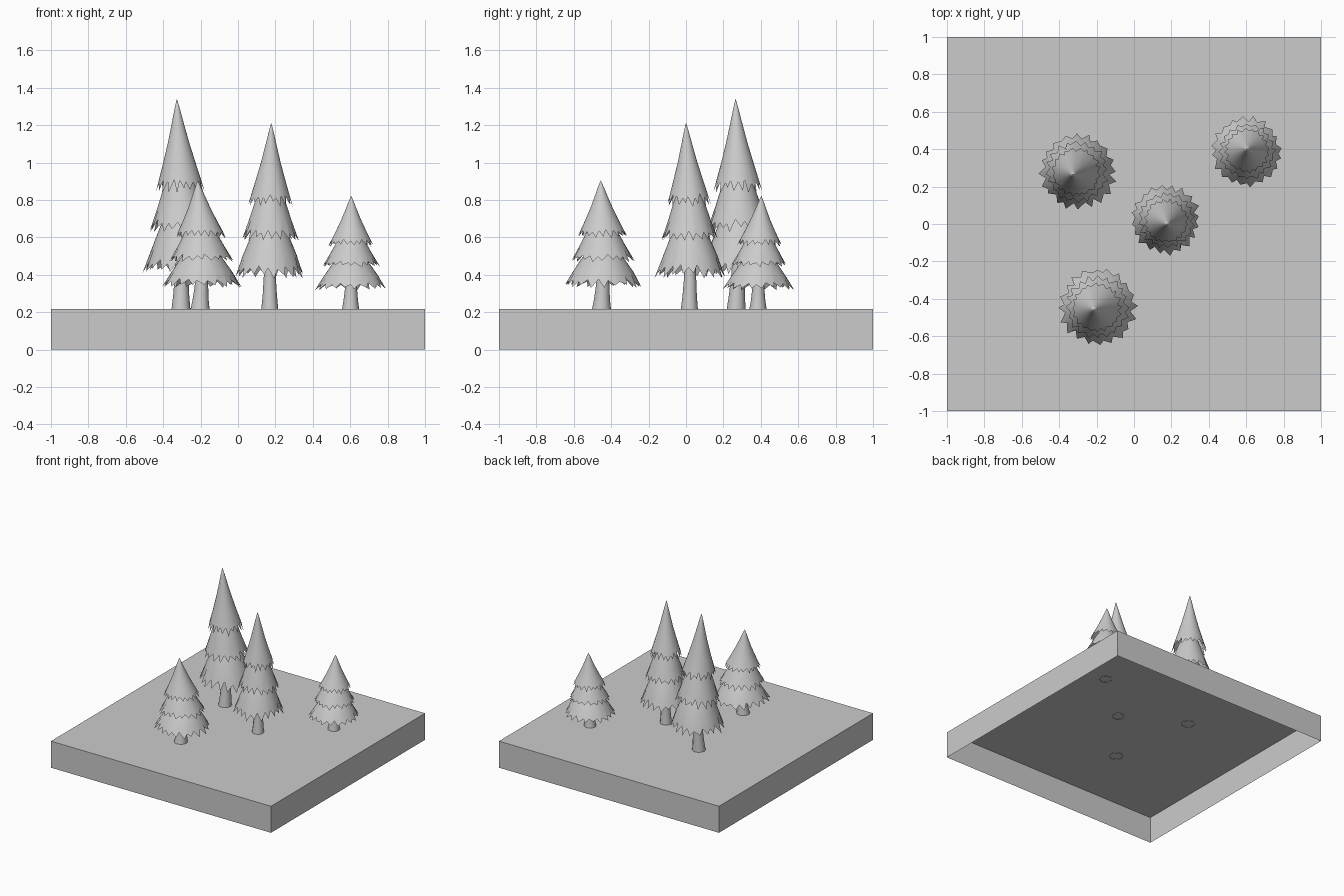
import bpy, bmesh, math, random

if "Cube" in bpy.data.objects:
    bpy.data.objects.remove(bpy.data.objects["Cube"])

random.seed(4)
GROUND = 0.218


def finish(name, bm, smooth=True):
    mesh = bpy.data.meshes.new(name)
    bm.normal_update()
    bm.to_mesh(mesh)
    bm.free()
    obj = bpy.data.objects.new(name, mesh)
    bpy.context.collection.objects.link(obj)
    if smooth:
        for p in mesh.polygons:
            p.use_smooth = True
    return obj


def skin(bm, rings):
    """Join successive rings of equal vertex count with quads."""
    for low, high in zip(rings, rings[1:]):
        n = len(low)
        for i in range(n):
            j = (i + 1) % n
            bm.faces.new((low[i], low[j], high[j], high[i]))


# Ground slab: hollow, open underneath
bm = bmesh.new()
bmesh.ops.create_cube(bm, size=2)
for v in bm.verts:
    v.co.z = GROUND if v.co.z > 0 else 0
bm.faces.ensure_lookup_table()
bottom = [f for f in bm.faces if all(v.co.z == 0 for v in f.verts)]
bmesh.ops.delete(bm, geom=bottom, context='FACES_ONLY')
finish("ground_slab", bm, smooth=False)

# Tiers as fractions of tree height and skirt radius:
# (tooth tip), (notch), then the profile upward
TIERS = {
    "lower": [(.175, 1.0), (.222, .86), (.29, .77), (.385, .56), (.46, .36)],
    "middle": [(.375, .81), (.415, .70), (.49, .59), (.587, .42), (.66, .27)],
    "upper": [(.56, .64), (.605, .56), (.69, .43), (.79, .28), (.89, .15),
              (.95, .075), (1.0, .006)],
}
TEETH = 20


def tree(tag, trunk, skirt, tip, height, radius):
    def axis(t):
        # Trunk foot -> skirt centre -> leaning tip
        pts = [(0, trunk), (.25, skirt), (.6, tuple((2 * s + p) / 3 for s, p in zip(skirt, tip))), (1, tip)]
        for (t0, a), (t1, b) in zip(pts, pts[1:]):
            if t <= t1:
                k = (t - t0) / (t1 - t0)
                return [a[i] + (b[i] - a[i]) * k for i in (0, 1)]
        return tip

    def vert(bm, ang, t, r):
        cx, cy = axis(t)
        return bm.verts.new((cx + r * math.cos(ang), cy + r * math.sin(ang), GROUND + t * height))

    # Tapered trunk reaching up into the foliage
    bm = bmesh.new()
    rings = [[vert(bm, math.tau * i / 12, max(t, 0), r) for i in range(12)]
             for t, r in ((0, .05), (.07, .042), (.16, .036), (.30, .03))]
    for v in rings[0]:
        v.co.z = GROUND - .004
    scale = radius / .205
    for ring, t in zip(rings, (0, .07, .16, .30)):
        cx, cy = axis(t)
        for v in ring:
            v.co.x = cx + (v.co.x - cx) * scale
            v.co.y = cy + (v.co.y - cy) * scale
    skin(bm, rings)
    finish(f"trunk_{tag}", bm)

    # Ragged conical skirts
    for name, prof in TIERS.items():
        bm = bmesh.new()
        n = TEETH * 2
        spin = random.random()
        angs = [math.tau * (i + spin + random.uniform(-.3, .3)) / n for i in range(n)]
        (tz, tr), (nz, nr) = prof[:2]
        hem = []
        for i, a in enumerate(angs):
            k = random.uniform(-.3, .25) if i % 2 else random.uniform(.6, 1.25)
            hem.append(vert(bm, a, nz + (tz - nz) * k, radius * (nr + (tr - nr) * k)))
        rings = [hem]
        for j, (z, r) in enumerate(prof[2:]):
            even = min(1, (j + 1) / 2)
            rings.append([vert(bm, a * (1 - even) + even * math.tau * (i + spin) / n, z, radius * r)
                          for i, a in enumerate(angs)])
        skin(bm, rings)
        if name == "upper":
            bm.faces.new(rings[-1])
        finish(f"foliage_{name}_{tag}", bm)


# Four trees: trunk foot, skirt centre, tip, height, skirt radius
tree("tall", (-.305, .268), (-.30, .284), (-.327, .265), 1.12, .207)
tree("slim", (.17, .018), (.17, .024), (.178, .0), .992, .187)
tree("front", (-.203, -.452), (-.192, -.443), (-.215, -.456), .685, .210)
tree("small", (.602, .385), (.605, .387), (.605, .403), .602, .190)
